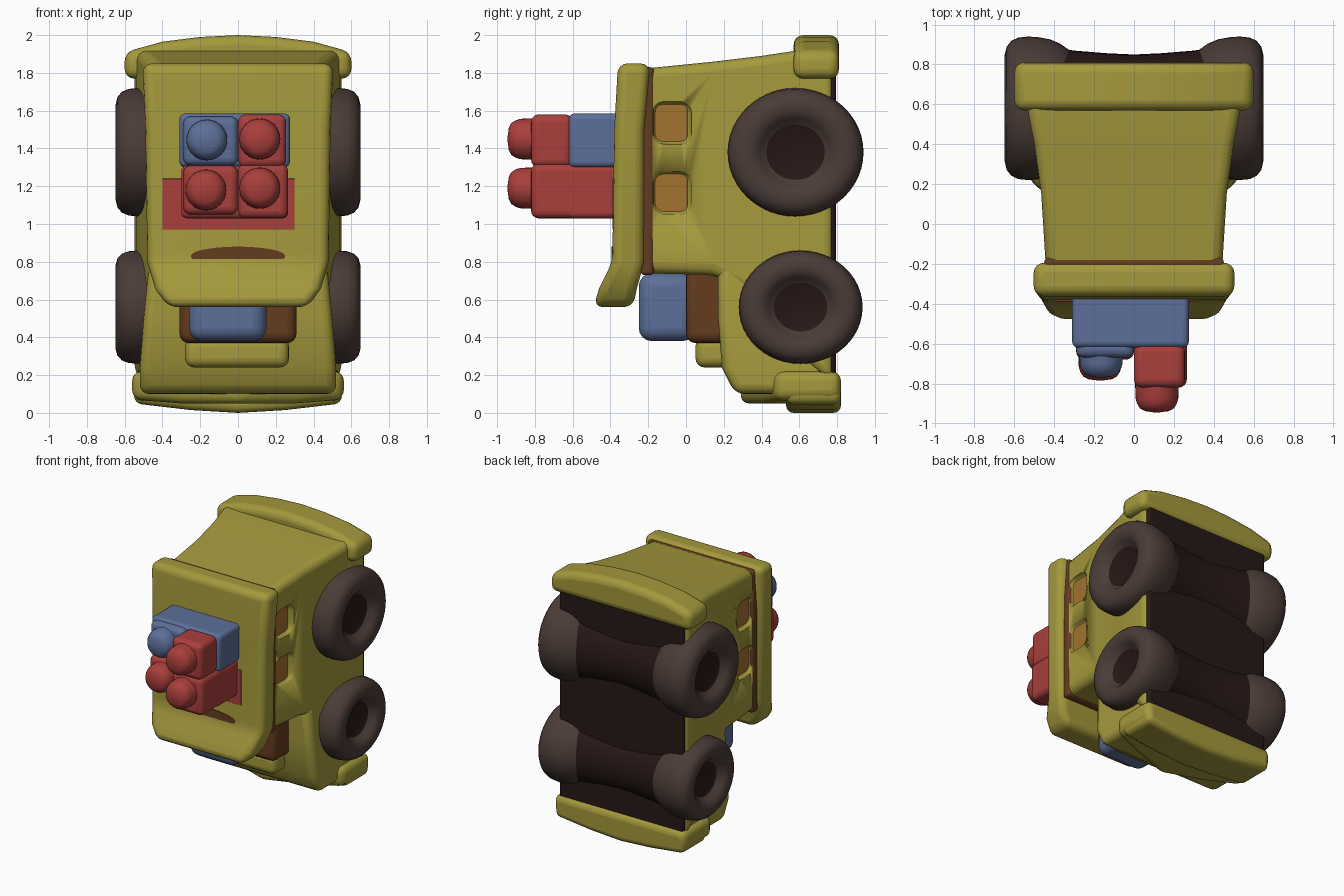
import bpy, bmesh, math
from mathutils import Vector

if "Cube" in bpy.data.objects:
    bpy.data.objects.remove(bpy.data.objects["Cube"])


def material(name, rgb):
    m = bpy.data.materials.new(name)
    m.diffuse_color = (*rgb, 1)
    m.use_nodes = True
    m.node_tree.nodes["Principled BSDF"].inputs["Base Color"].default_value = m.diffuse_color
    return m


YELLOW = material("yellow", (0.37, 0.32, 0.045))
BROWN = material("dark_brown", (0.02, 0.009, 0.008))
TYRE = material("tyre", (0.07, 0.045, 0.038))
RED = material("red", (0.40, 0.05, 0.045))
BLUE = material("blue", (0.11, 0.16, 0.32))
ORANGE = material("orange", (0.36, 0.17, 0.03))
RUST = material("rust", (0.13, 0.045, 0.013))


def finish(name, bm, mat, bevel=0.0, segs=4):
    bmesh.ops.recalc_face_normals(bm, faces=bm.faces)
    me = bpy.data.meshes.new(name)
    bm.to_mesh(me)
    bm.free()
    me.materials.append(mat)
    ob = bpy.data.objects.new(name, me)
    bpy.context.collection.objects.link(ob)
    if bevel:
        b = ob.modifiers.new("round", "BEVEL")
        b.width, b.segments, b.limit_method = bevel, segs, "ANGLE"
        b.angle_limit = math.radians(25)
    return ob


def loft(name, axis, sections, mat, bevel=0.04):
    """Rectangles (t, a0, a1, b0, b1) joined along an axis."""
    order = {"x": (0, 1, 2), "y": (1, 0, 2), "z": (2, 0, 1)}[axis]
    bm, rings = bmesh.new(), []
    for t, a0, a1, b0, b1 in sections:
        ring = []
        for a, b in ((a0, b0), (a1, b0), (a1, b1), (a0, b1)):
            co = [0, 0, 0]
            for k, v in zip(order, (t, a, b)):
                co[k] = v
            ring.append(bm.verts.new(co))
        rings.append(ring)
    for r, s in zip(rings, rings[1:]):
        for i in range(4):
            j = (i + 1) % 4
            bm.faces.new((r[i], r[j], s[j], s[i]))
    bm.faces.new(rings[0])
    bm.faces.new(rings[-1])
    return finish(name, bm, mat, bevel)


def box(name, x, y, z, mat, bevel=0.03):
    return loft(name, "z", [(z[0], *x, *y), (z[1], *x, *y)], mat, bevel)


def lathe(name, axis, centre, profile, mat, n=48, su=1.0, sv=1.0):
    """Revolve (radius, distance) points about an axis through centre."""
    bm, rings = bmesh.new(), []
    d = Vector(axis)
    u = Vector((0, 0, 1))
    v = d.cross(u)
    for r, t in profile:
        rings.append([bm.verts.new(Vector(centre) + d * t
                      + (u * math.cos(a) * su + v * math.sin(a) * sv) * r)
                      for a in (2 * math.pi * i / n for i in range(n))])
    for r, s in zip(rings, rings[1:]):
        for i in range(n):
            j = (i + 1) % n
            bm.faces.new((r[i], r[j], s[j], s[i]))
    bm.faces.new(rings[0])
    bm.faces.new(rings[-1])
    return finish(name, bm, mat)


# Main body, widening toward the wheels
body = loft("body", "y", [
    (-0.25, -0.44, 0.44, 0.74, 1.82), (0.15, -0.465, 0.465, 0.73, 1.86),
    (0.40, -0.50, 0.50, 0.60, 1.89), (0.60, -0.54, 0.54, 0.30, 1.92),
    (0.78, -0.55, 0.55, 0.15, 1.92)], YELLOW, 0.05)

# Cab below the body, with hood steps and bottom bumper
loft("cab", "z", [
    (0.10, -0.52, 0.52, 0.26, 0.78), (0.24, -0.52, 0.52, 0.19, 0.78),
    (0.50, -0.50, 0.50, 0.17, 0.78), (0.80, -0.47, 0.47, 0.17, 0.78)], YELLOW, 0.05)
box("hood_step", (-0.28, 0.27), (0.05, 0.3), (0.24, 0.40), YELLOW, 0.05)
box("cab_recess", (-0.31, 0.31), (0.0, 0.3), (0.37, 0.78), RUST, 0.05)
box("windscreen", (-0.26, 0.15), (-0.25, 0.05), (0.38, 0.74), BLUE, 0.07)
loft("bottom_bumper", "x", [
    (x, 0.28 + 0.20 * abs(x) / 0.56, 0.82, z, 0.22)
    for x, z in ((-0.56, 0.07), (-0.3, 0.05), (0, 0.05), (0.3, 0.05), (0.56, 0.07))],
    YELLOW, 0.05)
loft("bottom_lip", "x", [
    (x, 0.53, 0.82, z, 0.20)
    for x, z in ((-0.55, 0.05), (-0.25, 0.015), (0, 0.0), (0.25, 0.015), (0.55, 0.05))],
    YELLOW, 0.04)

# Arched top bumper
loft("top_bumper", "x", [
    (x, 0.57, 0.81, 1.77, z)
    for x, z in ((-0.6, 1.91), (-0.4, 1.965), (-0.2, 1.99), (0, 2.0),
                 (0.2, 1.99), (0.4, 1.965), (0.6, 1.91))], YELLOW, 0.05)

# Front plate with flared lower lip
loft("front_plate", "z", [
    (0.56, -0.37, 0.37, -0.49, -0.28), (0.66, -0.44, 0.44, -0.46, -0.26),
    (0.80, -0.48, 0.48, -0.39, -0.22), (1.50, -0.49, 0.49, -0.38, -0.22),
    (1.85, -0.505, 0.505, -0.36, -0.19)], YELLOW, 0.05)
box("plate_gap", (-0.45, 0.45), (-0.24, -0.17), (0.73, 1.83), RUST, 0.02)
box("plate_stain", (-0.4, 0.3), (-0.390, -0.34), (0.97, 1.24), RED, 0.003)
slot = lathe("plate_slot", (0, -1, 0), (0, -0.34, 0.83),
             [(0.05, 0), (0.05, 0.054)], RUST, sv=5)

# Side window recesses
for s in (-1, 1):
    for i, z in enumerate((1.17, 1.54)):
        tag = f"{'left' if s < 0 else 'right'}_{i + 1}"
        cut = box(f"recess_cutter_{tag}", sorted((s * 0.40, s * 0.6)), (-0.18, 0.03),
                  (z - 0.12, z + 0.11), ORANGE, 0.06)
        cut.hide_render = True
        cut.display_type = "WIRE"
        m = body.modifiers.new("recess", "BOOLEAN")
        m.object, m.operation, m.solver = cut, "DIFFERENCE", "EXACT"
        box(f"side_window_{tag}", sorted((s * 0.3, s * 0.42)), (-0.17, 0.01),
            (z - 0.11, z + 0.10), ORANGE, 0.01)

# Wheels sloping inward into full-width rolls
for row, (y, z, ry, rz) in {"upper": (0.58, 1.38, 0.36, 0.34),
                            "lower": (0.607, 0.56, 0.328, 0.30)}.items():
    tyre = [(0.70, -0.14), (0.80, -0.10), (0.90, -0.05), (0.96, 0.0), (0.99, 0.06),
            (1.0, 0.11), (0.985, 0.16), (0.94, 0.195), (0.86, 0.218), (0.74, 0.228),
            (0.62, 0.222), (0.53, 0.20), (0.46, 0.17), (0.36, 0.152), (0.02, 0.145)]
    hub = [(0.43, 0.1), (0.43, 0.166), (0.36, 0.157), (0.02, 0.15)]
    for side, s in (("left", -1), ("right", 1)):
        for part, prof, mat in (("wheel", tyre, TYRE), ("hub", hub, BROWN)):
            lathe(f"{row}_{side}_{part}", (s, 0, 0), (s * 0.42, y, z), prof, mat,
                  su=rz, sv=ry)
    lathe(f"{row}_roll", (1, 0, 0), (-0.42, y, z),
          [(0.86, 0), (0.80, 0.12), (0.76, 0.28), (0.74, 0.42), (0.76, 0.56),
           (0.80, 0.72), (0.86, 0.84)], BROWN, su=rz * 1.1, sv=ry)
box("underside", (-0.53, 0.53), (0.70, 0.795), (0.18, 1.82), BROWN, 0.02)

# Load of toy blocks
box("red_lower_block", (-0.30, 0.265), (-0.63, -0.3), (1.03, 1.31), RED)
box("blue_upper_block", (-0.31, 0.275), (-0.62, -0.3), (1.30, 1.585), BLUE)
box("red_lower_front_block", (0.0, 0.265), (-0.82, -0.5), (1.03, 1.32), RED, 0.04)
box("red_upper_front_block", (0.0, 0.255), (-0.82, -0.6), (1.30, 1.58), RED, 0.04)
box("blue_left_block", (-0.29, 0.0), (-0.67, -0.5), (1.31, 1.57), BLUE, 0.04)
box("red_left_block", (-0.29, 0.0), (-0.68, -0.5), (1.05, 1.31), RED, 0.04)

# Rounded studs on the blocks
stud = [(0.11, 0), (0.107, 0.09), (0.1, 0.115), (0.084, 0.14), (0.06, 0.153), (0.01, 0.16)]
for name, x, y, z, mat in (
        ("right_upper", 0.115, -0.785, 1.45, RED), ("right_lower", 0.115, -0.785, 1.19, RED),
        ("left_upper", -0.165, -0.61, 1.445, BLUE), ("left_lower", -0.17, -0.625, 1.18, RED)):
    lathe(f"{name}_stud", (0, -1, 0), (x, y, z), stud, mat, 32)

# Keep broad faces flat while rounded edges stay smooth
bpy.ops.object.select_all(action="DESELECT")
for ob in bpy.context.scene.objects:
    ob.select_set(True)
bpy.context.view_layer.objects.active = body
bpy.ops.object.shade_smooth_by_angle(angle=math.radians(40))
